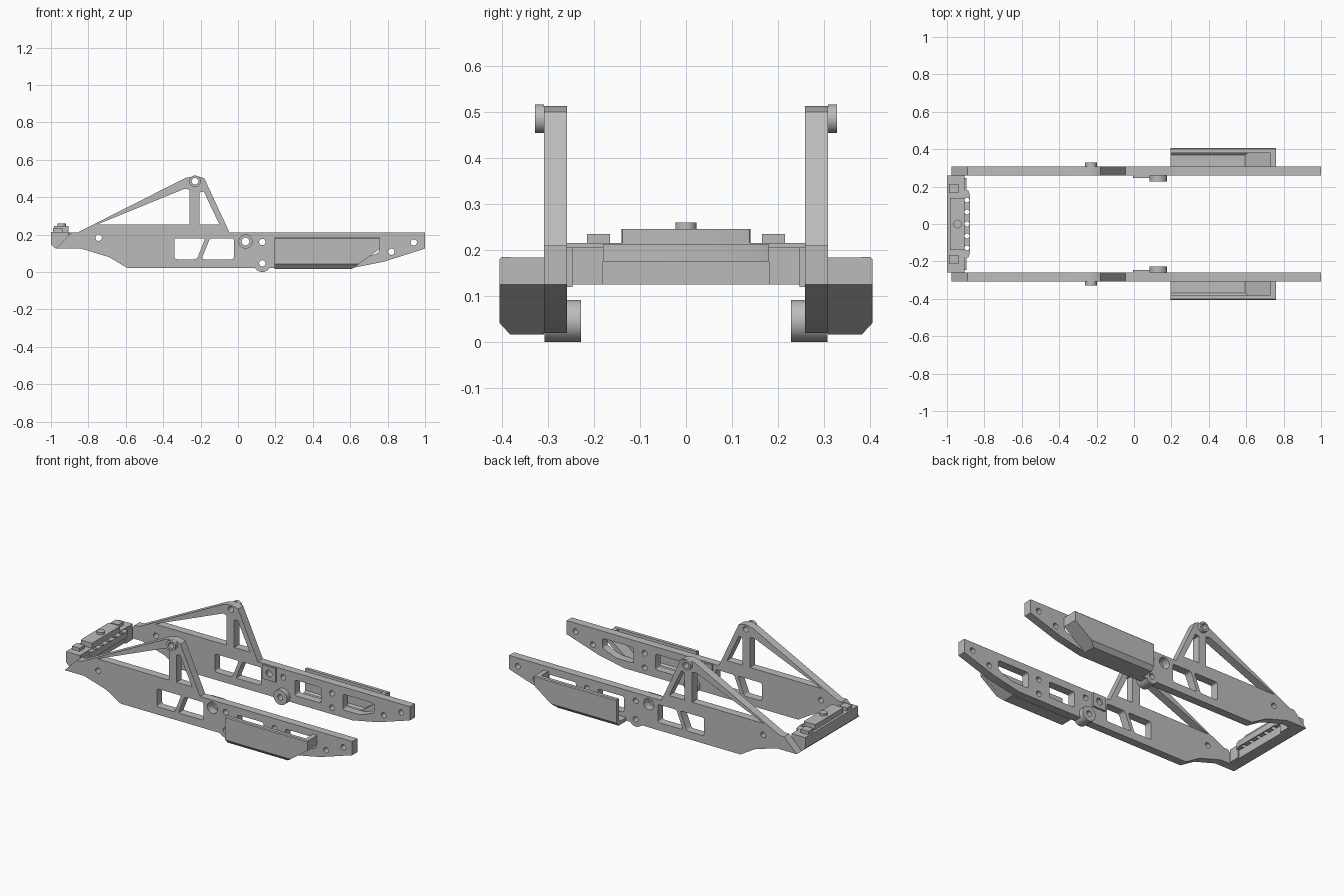
import bpy, bmesh, math
from mathutils import Matrix, Vector

cube = bpy.data.objects.get("Cube")
if cube:
    bpy.data.objects.remove(cube, do_unlink=True)

grey = bpy.data.materials.new("plain_grey")
grey.use_nodes = True
COLOR = (0.5, 0.5, 0.5, 1)
grey.diffuse_color = COLOR
grey.node_tree.nodes["Principled BSDF"].inputs["Base Color"].default_value = COLOR

# Columns give the directions of profile u, profile v and the extrusion
AXES = {
    "y": Matrix(((1, 0, 0), (0, 0, -1), (0, 1, 0))),
    "x": Matrix(((0, 0, 1), (1, 0, 0), (0, 1, 0))),
    "z": Matrix.Identity(3),
}


def circle(u, v, r, n=28):
    return [(u + r * math.cos(i * math.tau / n), v + r * math.sin(i * math.tau / n)) for i in range(n)]


def rect(u0, u1, v0, v1):
    return [(u0, v0), (u1, v0), (u1, v1), (u0, v1)]


def rounded(points, r=0.014, steps=4):
    """Replace each corner of a polygon with a small arc."""
    out = []
    pts = [Vector(p) for p in points]
    for i, p in enumerate(pts):
        a = p + (pts[i - 1] - p).normalized() * r
        b = p + (pts[(i + 1) % len(pts)] - p).normalized() * r
        for k in range(steps + 1):
            t = k / steps
            out.append(tuple(a * (1 - t) ** 2 + p * 2 * t * (1 - t) + b * t * t))
    return out


def plate(name, axis, start, end, outline, holes=(), cut=None):
    """Extrude an outline with holes between two positions along an axis."""
    curve = bpy.data.curves.new(name, "CURVE")
    curve.dimensions = "2D"
    curve.fill_mode = "BOTH"
    curve.extrude = abs(end - start) / 2
    for loop in [outline, *holes]:
        spline = curve.splines.new("POLY")
        spline.points.add(len(loop) - 1)
        for point, (u, v) in zip(spline.points, loop):
            point.co = (u, v, 0, 1)
        spline.use_cyclic_u = True
    temp = bpy.data.objects.new(name + "_profile", curve)
    bpy.context.scene.collection.objects.link(temp)
    dg = bpy.context.evaluated_depsgraph_get()
    mesh = bpy.data.meshes.new_from_object(temp.evaluated_get(dg))
    bpy.data.objects.remove(temp, do_unlink=True)
    mesh.name = name
    bm = bmesh.new()
    bm.from_mesh(mesh)
    bm.transform(AXES[axis].to_4x4())
    mid = (start + end) / 2
    bmesh.ops.translate(bm, verts=bm.verts, vec=[mid * (axis == a) for a in "xyz"])
    bmesh.ops.remove_doubles(bm, verts=bm.verts, dist=0.0001)
    if cut:
        bmesh.ops.bisect_plane(bm, geom=bm.verts[:] + bm.edges[:] + bm.faces[:],
                               plane_co=cut[0], plane_no=cut[1], clear_outer=True)
        bmesh.ops.holes_fill(bm, edges=[e for e in bm.edges if e.is_boundary])
    bmesh.ops.recalc_face_normals(bm, faces=bm.faces)
    bm.to_mesh(mesh)
    bm.free()
    mesh.materials.clear()
    mesh.materials.append(grey)
    obj = bpy.data.objects.new(name, mesh)
    bpy.context.scene.collection.objects.link(obj)
    bpy.ops.object.select_all(action="DESELECT")
    obj.select_set(True)
    bpy.context.view_layer.objects.active = obj
    bpy.ops.object.shade_smooth_by_angle(angle=math.radians(30))
    return obj


# Side rail outline with its triangular tower
RAIL = [(-0.975, 0.125), (-0.84, 0.125), (-0.69, 0.08), (-0.59, 0.02), (0.605, 0.02),
        (0.78, 0.055), (1, 0.125), (1, 0.21), (-0.045, 0.21), (-0.18, 0.5), (-0.2, 0.508),
        (-0.23, 0.513), (-0.28, 0.503), (-0.86, 0.21), (-0.89, 0.21)]
TOWER_GAPS = [
    [(-0.75, 0.255), (-0.258, 0.255), (-0.258, 0.44), (-0.285, 0.445)],
    [(-0.207, 0.255), (-0.1, 0.255), (-0.183, 0.43), (-0.207, 0.425)],
]
WINDOWS = [
    [(-0.34, 0.068), (-0.22, 0.068), (-0.175, 0.18), (-0.34, 0.18)],
    [(-0.195, 0.068), (-0.022, 0.068), (-0.022, 0.18), (-0.15, 0.18)],
    [(0.21, 0.068), (0.39, 0.068), (0.39, 0.165), (0.21, 0.165)],
    [(0.54, 0.068), (0.66, 0.068), (0.755, 0.105), (0.755, 0.165), (0.54, 0.165)],
]
BOLTS = [(-0.745, 0.183), (0.13, 0.16), (0.465, 0.15), (0.465, 0.06), (0.82, 0.108), (0.94, 0.158)]
PIVOT, MOUNT, LINK = (-0.23, 0.485), (0.04, 0.163), (0.13, 0.046)

for side, s in (("left", 1), ("right", -1)):
    holes = TOWER_GAPS + [rounded(w) for w in WINDOWS]
    holes += [circle(*b, 0.017) for b in BOLTS]
    holes += [circle(*PIVOT, 0.018), circle(*MOUNT, 0.035), circle(*LINK, 0.017)]
    plate(side + "_rail", "y", s * 0.258, s * 0.308, RAIL, holes)

    # Bosses on the rail
    plate(side + "_tower_boss", "y", s * 0.308, s * 0.328, circle(*PIVOT, 0.031), [circle(*PIVOT, 0.018)])
    plate(side + "_link_boss", "y", s * 0.228, s * 0.3075, circle(*LINK, 0.046), [circle(*LINK, 0.017)])
    plate(side + "_mount_pad", "y", s * 0.246, s * 0.2585, rect(-0.005, 0.085, 0.12, 0.206),
          [circle(*MOUNT, 0.021)])

    # Side step: open trough with a chamfered lower edge and a sloped end
    trough = [(0.308, 0.017), (0.382, 0.017), (0.405, 0.042), (0.405, 0.18), (0.4, 0.185),
              (0.38, 0.185), (0.38, 0.05), (0.37, 0.04), (0.308, 0.04)]
    plate(side + "_step", "x", 0.195, 0.76, [(s * u, v) for u, v in trough],
          cut=((0.76, 0, 0.125), (0.108, 0, -0.15)))
    plate(side + "_step_end", "y", s * 0.308, s * 0.381,
          [(0.565, 0.018), (0.611, 0.018), (0.759, 0.125), (0.759, 0.184), (0.73, 0.184), (0.73, 0.14)])

    # Small block on top of the end beam
    plate(side + "_beam_block", "z", 0.21, 0.235, rect(-0.99, -0.938, s * 0.19 - 0.025, s * 0.19 + 0.025))
    plate(side + "_beam_cheek", "y", s * 0.18, s * 0.246, rect(-0.93, -0.895, 0.125, 0.206))

# End beam joining the rails
BEAM = [(-0.975, 0.125), (-0.905, 0.125), (-0.905, 0.215), (-1, 0.215), (-1, 0.148)]
plate("end_beam", "y", -0.258, 0.258, BEAM)
ledge = [(-0.92, -0.18), (-0.885, -0.18), (-0.876, -0.15), (-0.876, 0.15), (-0.885, 0.18), (-0.92, 0.18)]
plate("beam_ledge", "z", 0.175, 0.212, ledge, [circle(-0.893, 0.064 * i, 0.013, 16) for i in range(-2, 3)])
plate("beam_top_plate", "z", 0.212, 0.246,
      rounded(rect(-0.985, -0.905, -0.14, 0.14), 0.008, 2))
plate("beam_button", "z", 0.245, 0.26, circle(-0.943, 0, 0.023))
